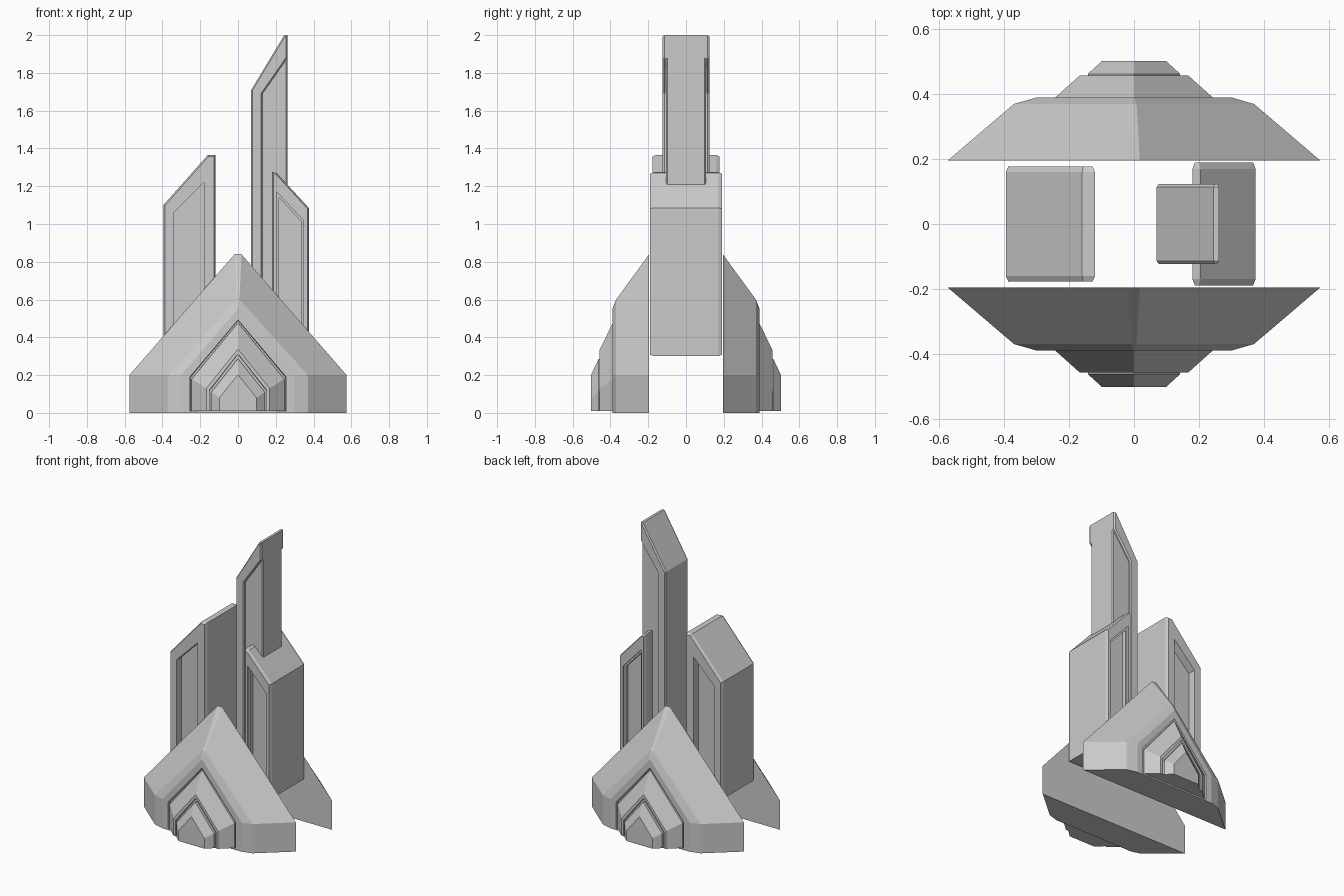
import bpy, bmesh
from mathutils import Vector

if "Cube" in bpy.data.objects:
    bpy.data.objects.remove(bpy.data.objects["Cube"])


def loft(name, rings):
    """Skin matching (y, [(x, z), ...]) rings and cap both ends."""
    bm = bmesh.new()
    loops = [[bm.verts.new((x, y, z)) for x, z in pts] for y, pts in rings]
    for a, b in zip(loops, loops[1:]):
        for i in range(len(a)):
            j = (i + 1) % len(a)
            bm.faces.new((a[i], a[j], b[j], b[i]))
    bm.faces.new(loops[0])
    bm.faces.new(loops[-1])
    bmesh.ops.recalc_face_normals(bm, faces=bm.faces)
    me = bpy.data.meshes.new(name)
    bm.to_mesh(me)
    bm.free()
    ob = bpy.data.objects.new(name, me)
    bpy.context.collection.objects.link(ob)
    return ob


def both_ends(name, rings):
    """Build a part at the front and its mirror image at the back."""
    loft("front_" + name, rings)
    loft("back_" + name, [(-y, pts) for y, pts in rings])


def house(y, w, shoulder, apex, base=0.0, ridge=0.002):
    """Gable-shaped ring: half width, shoulder height, apex height."""
    return y, [(-w, base), (w, base), (w, shoulder), (ridge, apex),
               (-ridge, apex), (-w, shoulder)]


def inset(pts, d):
    """Offset a counter-clockwise outline inward by d."""
    out = []
    for i, p in enumerate(pts):
        p, a, b = Vector(p), Vector(pts[i - 1]), Vector(pts[(i + 1) % len(pts)])
        u, v = (p - a).normalized(), (b - p).normalized()
        n, m = Vector((-u.y, u.x)), Vector((-v.y, v.x))
        out.append(tuple(p + (n + m) * d / (1 + n.dot(m))))
    return out


def tower(name, outline, half, chamfer, panel_rings=()):
    """Chamfered slab with optional recessed panels on front and back."""
    front = [(-half + depth, pts) for depth, pts in panel_rings]
    front += [(-half, inset(outline, 0.008)), (-half + chamfer, outline)]
    loft(name, front + [(-y, pts) for y, pts in reversed(front)])


# Gabled buttresses, front and back
both_ends("gable", [
    house(-0.195, 0.575, 0.20, 0.84, ridge=0.018),
    house(-0.37, 0.37, 0.20, 0.60, ridge=0.008),
    house(-0.39, 0.30, 0.20, 0.55),
    house(-0.39, 0.255, 0.19, 0.49, 0.01),
    house(-0.37, 0.252, 0.188, 0.487, 0.01)])

# Stepped doorway pieces nested in each gable
both_ends("middle_step", [
    house(-0.36, 0.245, 0.18, 0.475, 0.01),
    house(-0.388, 0.245, 0.18, 0.475, 0.01),
    house(-0.457, 0.168, 0.13, 0.335, 0.01),
    house(-0.457, 0.152, 0.12, 0.31, 0.012),
    house(-0.445, 0.15, 0.118, 0.308, 0.012)])
both_ends("outer_step", [
    house(-0.44, 0.142, 0.11, 0.285, 0.01),
    house(-0.463, 0.142, 0.11, 0.285, 0.01),
    house(-0.503, 0.098, 0.08, 0.20, 0.01)])

# Left tower with deep panels
left_panel = [(-0.34, 0.42), (-0.18, 0.42), (-0.18, 1.22), (-0.26, 1.14), (-0.34, 1.06)]
tower("left_tower",
      [(-0.395, 0.3), (-0.12, 0.3), (-0.12, 1.365), (-0.16, 1.365), (-0.395, 1.1)],
      0.178, 0.018, [(0.055, left_panel), (0, left_panel)])

# Right tower with stepped panels
right_panel = [(0.205, 0.4), (0.345, 0.4), (0.345, 1.02), (0.275, 1.095), (0.205, 1.17)]
right_core = inset(right_panel, 0.012)
tower("right_tower",
      [(0.18, 0.3), (0.375, 0.3), (0.375, 1.085), (0.205, 1.27), (0.18, 1.275)],
      0.19, 0.02,
      [(0.04, right_core), (0.015, right_core), (0.015, right_panel), (0, right_panel)])

# Tall tower core, with raised frames left open on the right side
tower("tall_tower",
      [(0.07, 0.3), (0.262, 0.3), (0.262, 2.0), (0.245, 2.0), (0.07, 1.71)],
      0.106, 0.008)
frame = [(0.07, 0.3), (0.13, 0.3), (0.13, 1.69), (0.262, 1.88),
         (0.262, 2.0), (0.245, 2.0), (0.07, 1.71)]
both_ends("tall_tower_frame", [
    (-0.09, frame), (-0.114, frame), (-0.124, inset(frame, 0.007))])
